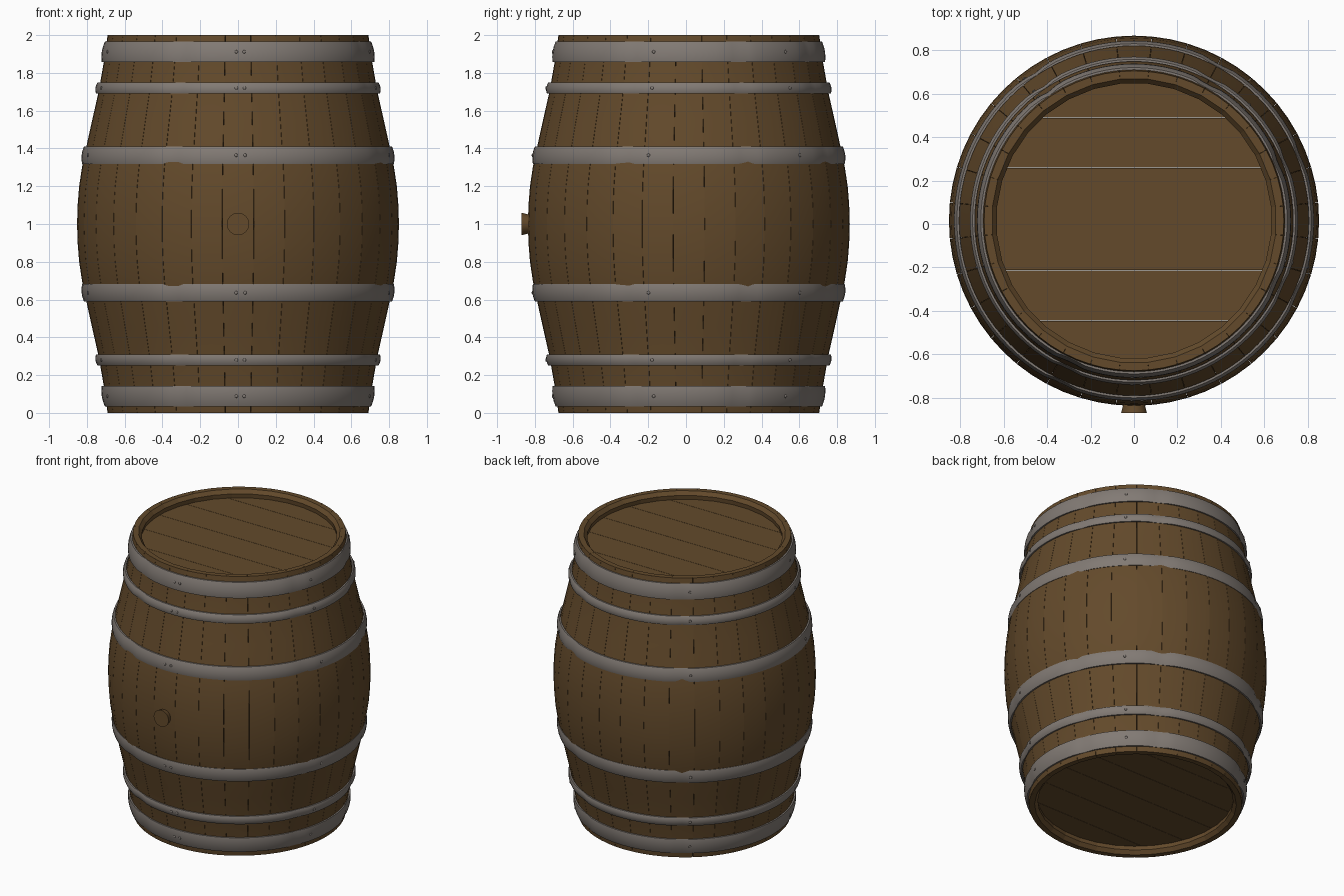
import bpy, bmesh, math
from mathutils import Matrix, Vector

if "Cube" in bpy.data.objects:
    bpy.data.objects.remove(bpy.data.objects["Cube"])

CY = 0.015          # barrel axis sits slightly behind the origin because of the bung
STAVES = 32


def material(name, rgb):
    m = bpy.data.materials.new(name)
    m.diffuse_color = (*rgb, 1)
    m.use_nodes = True
    m.node_tree.nodes["Principled BSDF"].inputs["Base Color"].default_value = m.diffuse_color
    return m


WOOD = material("oak wood", (0.125, 0.068, 0.024))
METAL = material("grey iron", (0.222, 0.195, 0.175))


def finish(name, bm, mat, angle=35):
    bmesh.ops.recalc_face_normals(bm, faces=bm.faces)
    me = bpy.data.meshes.new(name)
    bm.to_mesh(me)
    bm.free()
    me.materials.append(mat)
    ob = bpy.data.objects.new(name, me)
    bpy.context.collection.objects.link(ob)
    ob.location.y = CY
    bpy.ops.object.select_all(action='DESELECT')
    ob.select_set(True)
    bpy.context.view_layer.objects.active = ob
    bpy.ops.object.shade_smooth_by_angle(angle=math.radians(angle))
    return ob


def polar(r, a, z):
    return Vector((r * math.sin(a), -r * math.cos(a), z))


# Bulging outline of the barrel: (height, outer radius, wall), mirrored about z = 1
HALF = [(0, 0.69, 0.035), (0.025, 0.694, 0.060), (0.14, 0.710, 0.062), (0.30, 0.738, 0.06),
        (0.45, 0.772, 0.06), (0.60, 0.805, 0.06), (0.70, 0.826, 0.06), (0.80, 0.841, 0.06),
        (0.90, 0.849, 0.06), (1.0, 0.852, 0.06)]
OUTER = HALF + [(2 - z, r, w) for z, r, w in reversed(HALF[:-1])]

# Staves: slightly curved planks with a fine V groove at each seam and a chamfered inner lip
bm = bmesh.new()
step = 2 * math.pi / STAVES
for i in range(STAVES):
    mid, h = i * step, step / 2
    rows = []
    for z, r, w in OUTER:
        corners = [(r, -h + 0.001), (r, 0), (r, h - 0.001), (r - w, h), (r - w, -h)]
        rows.append([bm.verts.new(polar(rad, mid + a, z)) for rad, a in corners])
    for a, b in zip(rows, rows[1:]):
        for k in range(5):
            bm.faces.new((a[k], a[(k + 1) % 5], b[(k + 1) % 5], b[k]))
    bm.faces.new(rows[0])
    bm.faces.new(rows[-1])
finish("staves", bm, WOOD)


# Heads: round lids cut into six planks running along x
def head(name, z0, z1):
    R, cuts = 0.645, [-0.70, -0.46, -0.227, 0.008, 0.243, 0.475, 0.70]
    bm = bmesh.new()
    for lo, hi in zip(cuts, cuts[1:]):
        part = bmesh.new()
        bmesh.ops.create_cone(part, cap_ends=True, segments=64, radius1=R, radius2=R,
                              depth=z1 - z0, matrix=Matrix.Translation((0, 0, (z0 + z1) / 2)))
        for y, n in ((lo + 0.001, -1), (hi - 0.001, 1)):
            geom = part.verts[:] + part.edges[:] + part.faces[:]
            bmesh.ops.bisect_plane(part, geom=geom, plane_co=(0, y, 0),
                                   plane_no=(0, n, 0), clear_outer=True)
            open_edges = [e for e in part.edges if e.is_boundary]
            if open_edges:
                bmesh.ops.holes_fill(part, edges=open_edges)
        tmp = bpy.data.meshes.new("plank_tmp")
        part.to_mesh(tmp)
        part.free()
        bm.from_mesh(tmp)
        bpy.data.meshes.remove(tmp)
    finish(name, bm, WOOD, 30)


head("bottom_head", 0.055, 0.08)
head("top_head", 1.92, 1.945)

# Hoops: thin bowed iron bands with a few soft dents
DENTS = [(-0.43, 0.010), (1.15, 0.008), (1.95, 0.008), (2.65, 0.010), (-2.55, 0.010)]


def dent(a):
    total = 0
    for c, d in DENTS:
        diff = (a - c + math.pi) % (2 * math.pi) - math.pi
        total += d * math.exp(-(diff / 0.06) ** 2)
    return total


def hoop(name, z0, z1, r0, r1):
    bm = bmesh.new()
    n, t, bow = 96, 0.011, 0.008
    arc = [(f, bow * (1 - (2 * f - 1) ** 2) - bow * 0.6) for f in (0, 0.06, 0.25, 0.5, 0.75, 0.94, 1)]
    outside = [(r0 + (r1 - r0) * f + b, z0 + (z1 - z0) * f) for f, b in arc]
    section = outside + [(r1 - t - 0.004, z1), (r0 - t - 0.004, z0)]
    rings = []
    for i in range(n):
        a = 2 * math.pi * i / n
        rings.append([bm.verts.new(polar(r - dent(a) * (k < 7), a, z))
                      for k, (r, z) in enumerate(section)])
    for i in range(n):
        a, b = rings[i], rings[(i + 1) % n]
        for k in range(len(section)):
            m = (k + 1) % len(section)
            bm.faces.new((a[k], b[k], b[m], a[m]))
    finish(name, bm, METAL, 50)


# Rivets: small domes joining the ends of each band
def rivets(name, z, r):
    bm = bmesh.new()
    for a in (-0.012, 0.045, 1.31, 2.36, 3.80, 5.0):
        place = Matrix.Translation(polar(r, a, z)) @ Matrix.Rotation(a, 4, 'Z') \
            @ Matrix.Diagonal((1, 0.5, 1, 1))
        bmesh.ops.create_uvsphere(bm, u_segments=10, v_segments=6, radius=0.009, matrix=place)
    finish(name, bm, METAL, 60)


# Each band: low edge, high edge, low radius, high radius (lower half; upper half is mirrored)
BANDS = [("end", 0.035, 0.142, 0.710, 0.726),
         ("quarter", 0.250, 0.310, 0.748, 0.756),
         ("bilge", 0.590, 0.682, 0.820, 0.830)]
for label, z0, z1, r0, r1 in BANDS:
    zm, rm = (z0 + z1) / 2, (r0 + r1) / 2 + 0.003
    hoop("lower_%s_hoop" % label, z0, z1, r0, r1)
    hoop("upper_%s_hoop" % label, 2 - z1, 2 - z0, r1, r0)
    rivets("lower_%s_rivets" % label, zm, rm)
    rivets("upper_%s_rivets" % label, 2 - zm, rm)

# Bung: tapered plug on the front, wider at its outer end
bm = bmesh.new()
bmesh.ops.create_cone(bm, cap_ends=True, segments=32, radius1=0.045, radius2=0.059, depth=0.06,
                      matrix=Matrix.Translation((0, -0.855, 1)) @ Matrix.Rotation(math.pi / 2, 4, 'X'))
finish("bung", bm, WOOD)
